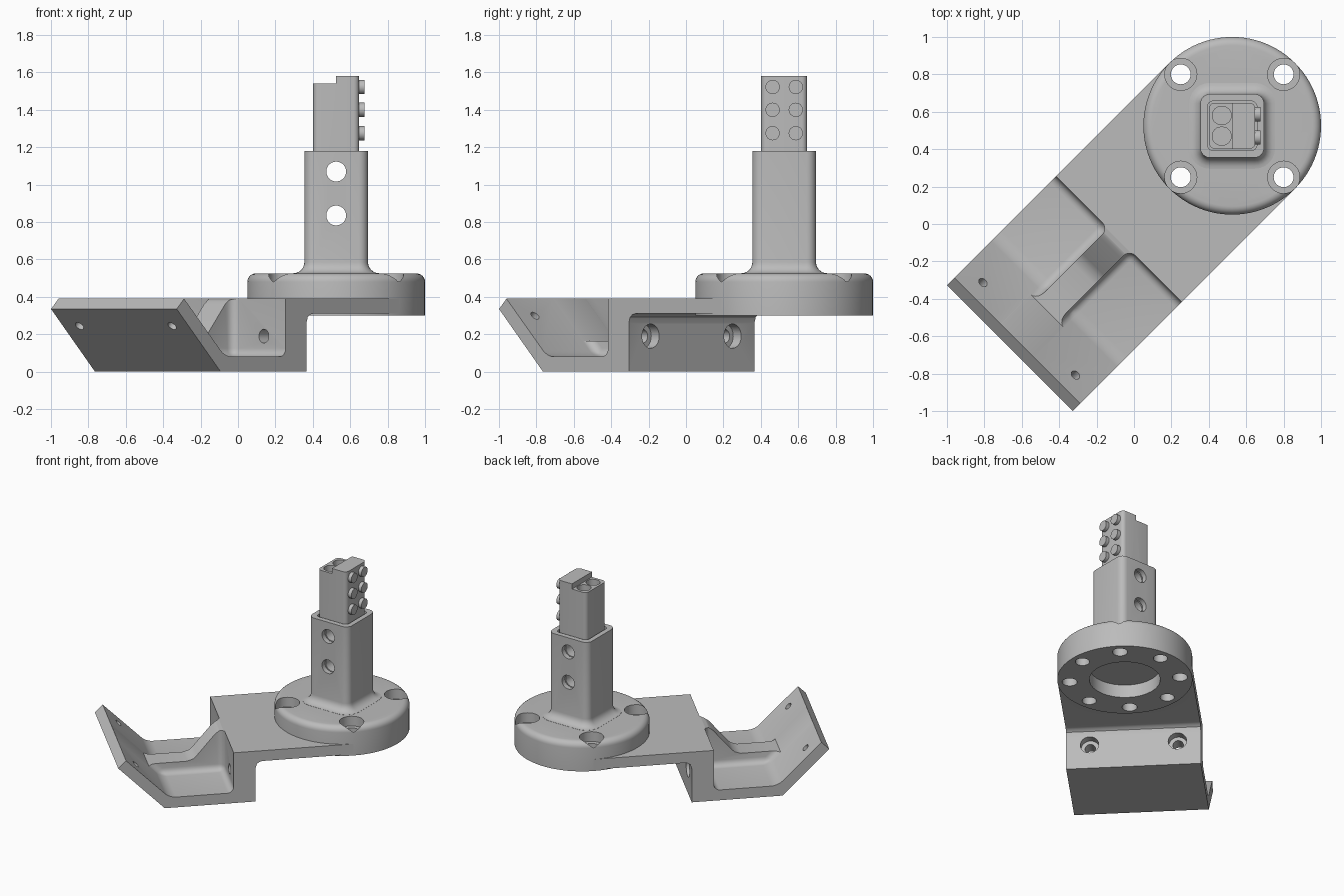
import bpy, bmesh
from math import cos, sin, pi, radians
from mathutils import Matrix, Vector

cube = bpy.data.objects.get("Cube")
if cube:
    bpy.data.objects.remove(cube, do_unlink=True)

grey = bpy.data.materials.new("plain grey")
grey.use_nodes = True
COLOUR = (0.5, 0.5, 0.5, 1)
grey.diffuse_color = COLOUR
for node in grey.node_tree.nodes:
    if node.type == 'BSDF_PRINCIPLED':
        node.inputs["Base Color"].default_value = COLOUR

HUB = Matrix.Translation((0.525, 0.525, 0))       # centre of flange and column
ARM = HUB @ Matrix.Rotation(radians(225), 4, 'Z')  # arm runs along its own x
SIDEWAYS = Matrix.Rotation(radians(90), 4, 'X')    # profile plane to x-z
ALONG_X = Matrix.Rotation(radians(90), 4, 'Y')


def circle(r, n=48):
    return [(r * cos(2 * pi * i / n), r * sin(2 * pi * i / n)) for i in range(n)]


def rounded(hx, hy, r, n=6):
    pts = []
    for q, (sx, sy) in enumerate(((1, 1), (-1, 1), (-1, -1), (1, -1))):
        for i in range(n + 1):
            a = (q + i / n) * pi / 2
            pts.append((sx * (hx - r) + r * cos(a), sy * (hy - r) + r * sin(a)))
    return pts


def loft(name, sections, matrix=HUB, bevel=0):
    """Skin equal-length outlines stacked along z and cap both ends."""
    bm = bmesh.new()
    rings = [[bm.verts.new((x, y, z)) for x, y in pts] for pts, z in sections]
    for a, b in zip(rings, rings[1:]):
        for i in range(len(a)):
            j = (i + 1) % len(a)
            bm.faces.new((a[i], a[j], b[j], b[i]))
    bm.faces.new(rings[0])
    bm.faces.new(rings[-1])
    bmesh.ops.recalc_face_normals(bm, faces=bm.faces)
    if bevel:
        bmesh.ops.bevel(bm, geom=bm.edges[:], offset=bevel, segments=5,
                        profile=0.5, affect='EDGES')
    bm.transform(matrix)
    mesh = bpy.data.meshes.new(name)
    bm.to_mesh(mesh)
    bm.free()
    obj = bpy.data.objects.new(name, mesh)
    bpy.context.scene.collection.objects.link(obj)
    mesh.materials.append(grey)
    return obj


def prism(name, pts, lo, hi, matrix=HUB, bevel=0):
    return loft(name, [(pts, lo), (pts, hi)], matrix, bevel)


def combine(target, other, operation='DIFFERENCE'):
    mod = target.modifiers.new("combine", 'BOOLEAN')
    mod.operation, mod.object, mod.solver = operation, other, 'EXACT'
    bpy.context.view_layer.objects.active = target
    bpy.ops.object.modifier_apply(modifier=mod.name)
    bpy.data.objects.remove(other, do_unlink=True)


def drill(target, r, lo, hi, matrix):
    combine(target, prism("drill", circle(r, 32), lo, hi, matrix))


# Bracket arm: side profile extruded across its width
outline = [(0, 0.31), (0.65, 0.31), (0.673, 0.305), (0.69, 0.292), (0.7, 0.26),
           (0.7, 0), (1.349, 0), (1.681, 0.335), (1.625, 0.39), (0, 0.39)]
arm = prism("bracket_arm", outline, -0.475, 0.475, ARM @ SIDEWAYS)

# Two filleted pockets either side of the central rib
pocket = [(0.857, 0.08), (1.315, 0.08), (1.835, 0.6), (0.857, 0.6)]
for lo, hi in ((0.08, 0.6), (-0.6, -0.08)):
    combine(arm, prism("pocket", pocket, lo, hi, ARM @ SIDEWAYS, 0.045))

# Sloping top of the rib
rib_top = [(0.858, 0.6), (0.858, 0.391), (0.89, 0.383), (0.92, 0.36), (1.05, 0.205),
           (1.075, 0.18), (1.12, 0.165), (1.399, 0.165), (1.65, 0.416), (1.65, 0.6)]
combine(arm, prism("rib_cut", rib_top, -0.14, 0.14, ARM @ SIDEWAYS))

# Screw holes in the upright wall and the slanted end plate
for side in (-1, 1):
    wall = ARM @ Matrix.Translation((0.7, side * 0.31, 0.19)) @ ALONG_X
    drill(arm, 0.037, -0.1, 0.25, wall)
    drill(arm, 0.065, -0.1, 0.06, wall)
    plate = (ARM @ Matrix.Translation((1.534, side * 0.35, 0.3))
             @ Matrix.Rotation(radians(-45), 4, 'Y'))
    drill(arm, 0.026, -0.15, 0.1, plate)
# Room for the flange
combine(arm, prism("flange_room", circle(0.462, 96), 0.2, 0.6))

# Round flange with a rounded upper edge
EDGE = 0.045
layers = [(circle(0.475, 96), 0.3)]
for i in range(7):
    a = i / 6 * pi / 2
    layers.append((circle(0.475 - EDGE + EDGE * cos(a), 96), 0.525 - EDGE + EDGE * sin(a)))
base = loft("flange_and_column", layers)

# Square column flaring into the flange
FLARE = 0.06
layers = [(rounded(0.23, 0.23, 0.11), 0.45)]
for i in range(7):
    a = i / 6 * pi / 2
    d = FLARE * (1 - sin(a))
    layers.append((rounded(0.17 + d, 0.17 + d, 0.05 + d), 0.526 + FLARE * (1 - cos(a))))
layers.append((rounded(0.17, 0.17, 0.05), 1.18))
combine(base, loft("column", layers), 'UNION')
combine(base, prism("socket", rounded(0.132, 0.132, 0.03), 0.72, 1.3))

# Flange holes: recess below, counterbored bolts, blind holes between
drill(base, 0.25, 0.2, 0.4, HUB)
for i in range(8):
    a = i * pi / 4
    spot = HUB @ Matrix.Translation((0.389 * cos(a), 0.389 * sin(a), 0))
    if i % 2:
        drill(base, 0.053, 0.2, 0.7, spot)
        drill(base, 0.086, 0.45, 0.7, spot)
    else:
        drill(base, 0.05, 0.2, 0.42, spot)

# Insert with a stepped top
insert = prism("insert", rounded(0.123, 0.123, 0.03), 0.721, 1.58)
combine(insert, prism("step", rounded(0.15, 0.2, 0.005), 1.54, 1.7,
                      HUB @ Matrix.Translation((-0.15, 0, 0))))
for side in (-1, 1):
    combine(insert, prism("channel", rounded(0.05, 0.048, 0.045), 1.3, 1.7,
                          HUB @ Matrix.Translation((-0.056, side * 0.055, 0))))

# Cross holes through the column and insert
for z in (0.835, 1.07):
    for part in (base, insert):
        drill(part, 0.053, -0.4, 0.4, HUB @ Matrix.Translation((0, 0, z)) @ SIDEWAYS)

# Round buttons on the side of the insert
buttons = []
for row, z in enumerate((1.275, 1.4, 1.522)):
    for side in (-1, 1):
        place = HUB @ Matrix.Translation((0.11, side * 0.062, z)) @ ALONG_X
        buttons.append(prism("button_%d_%s" % (row + 1, "back" if side > 0 else "front"),
                             circle(0.038, 32), 0, 0.04, place))

# Smooth shading with sharp edges kept
bpy.ops.object.select_all(action='DESELECT')
for obj in [arm, base, insert] + buttons:
    obj.select_set(True)
bpy.context.view_layer.objects.active = base
bpy.ops.object.shade_smooth_by_angle(angle=radians(30))
